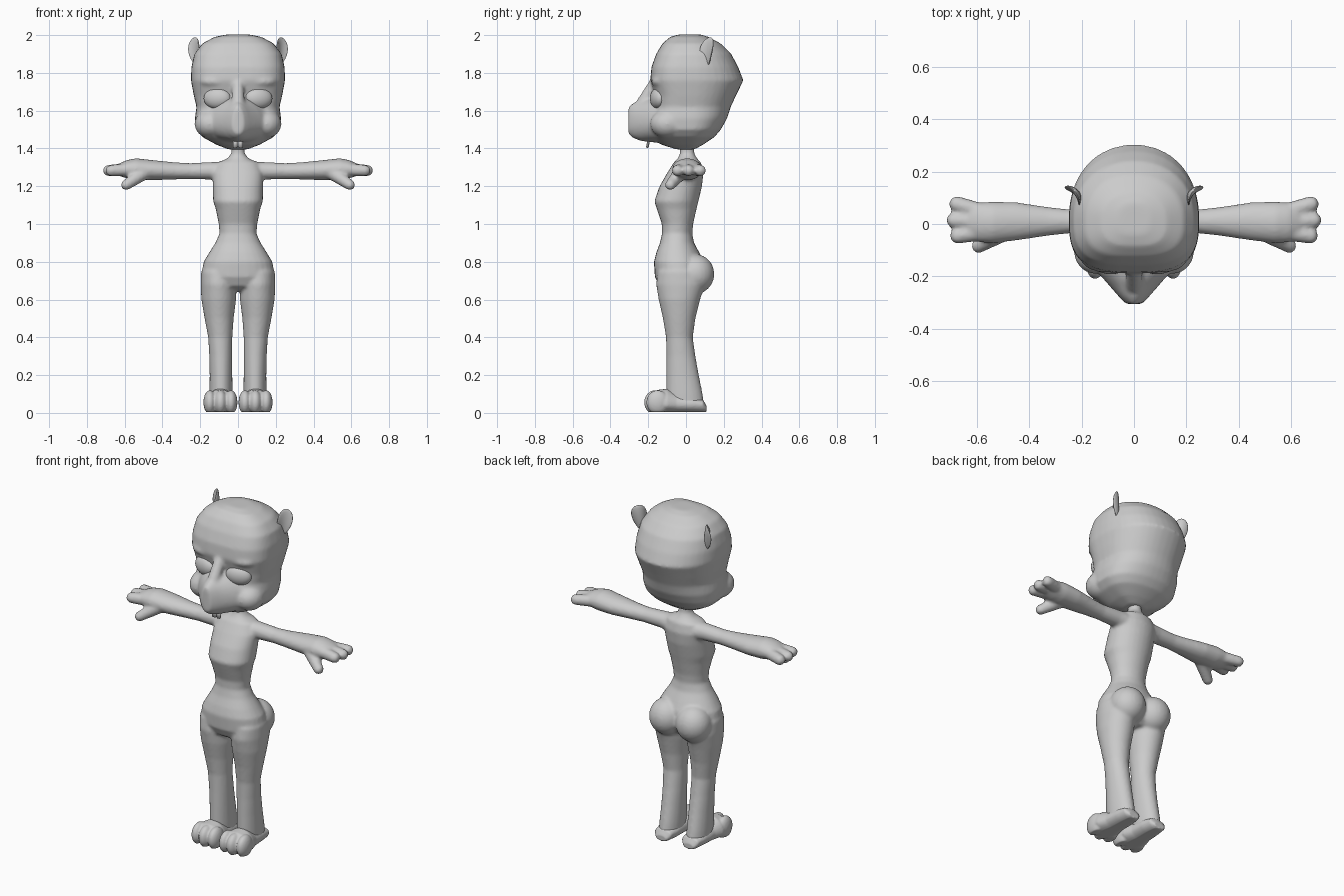
import bpy, bmesh
from math import cos, sin, pi
from mathutils import Vector, Matrix


def loft(bm, axis, rings, mid=None, power=2.0, power2=2.0, s=1, n=28):
    """Rings are (t along axis, centre u, half-width u, v min, v max)."""
    loops = []
    for t, cu, ru, v0, v1 in rings:
        m = (v0 + v1) / 2 if mid is None else min(max(mid, v0 + .02), v1 - .02)
        loop = []
        for i in range(n):
            c, k = cos(2 * pi * i / n), sin(2 * pi * i / n)
            p = 2 / (power if k < 0 else power2)
            u = cu + ru * abs(c) ** p * (1 if c > 0 else -1)
            v = m + abs(k) ** p * ((v0 - m) if k < 0 else (v1 - m))
            co = {'x': (t, u, v), 'y': (u, t, v), 'z': (u, v, t)}[axis]
            loop.append(bm.verts.new((co[0] * s, co[1], co[2])))
        loops.append(loop)
    for a, b in zip(loops, loops[1:]):
        for i in range(n):
            bm.faces.new((a[i], a[i - 1], b[i - 1], b[i]))
    bm.faces.new(loops[0])
    bm.faces.new(loops[-1])


def ball(bm, centre, radii, rot=None):
    mat = Matrix.Translation(centre) @ (rot or Matrix()) @ Matrix.Diagonal((*radii, 1))
    return bmesh.ops.create_uvsphere(bm, u_segments=24, v_segments=14, radius=1, matrix=mat)['verts']


def capsule(bm, a, b, r0, r1, s=1):
    a, b = (Vector((p[0] * s, p[1], p[2])) for p in (a, b))
    rot = (b - a).to_track_quat('Z', 'Y').to_matrix().to_4x4()
    bmesh.ops.create_cone(bm, cap_ends=True, segments=20, radius1=r0, radius2=r1,
                          depth=(b - a).length, matrix=Matrix.Translation((a + b) / 2) @ rot)
    ball(bm, a, (r0,) * 3)
    ball(bm, b, (r1,) * 3)


def finish(bm, name, voxel=0, smooth=0):
    bmesh.ops.recalc_face_normals(bm, faces=bm.faces)
    me = bpy.data.meshes.new(name)
    bm.to_mesh(me)
    bm.free()
    ob = bpy.data.objects.new(name, me)
    bpy.context.collection.objects.link(ob)
    for p in me.polygons:
        p.use_smooth = True
    if voxel:
        r = ob.modifiers.new("fuse", 'REMESH')
        r.mode, r.voxel_size, r.use_smooth_shade = 'VOXEL', voxel, True
        f = ob.modifiers.new("soften", 'SMOOTH')
        f.factor, f.iterations = .5, smooth
    return ob


# Body: torso, hips, legs, arms and hands fused together
bm = bmesh.new()
loft(bm, 'z', [
    (1.46, 0, .033, -.035, .04), (1.37, 0, .036, -.032, .045), (1.345, 0, .06, -.045, .06),
    (1.325, 0, .11, -.065, .08), (1.27, 0, .135, -.1, .092), (1.2, 0, .133, -.14, .085),
    (1.12, 0, .132, -.168, .066), (1.08, 0, .118, -.155, .056), (1.0, 0, .102, -.128, .038),
    (.95, 0, .098, -.127, .033), (.9, 0, .12, -.138, .043), (.85, 0, .152, -.157, .07),
    (.8, 0, .182, -.17, .095), (.72, 0, .197, -.165, .105), (.67, 0, .18, -.14, .08),
    (.645, 0, .12, -.09, .05)], power=2.3)
for s in (1, -1):
    ball(bm, (s * .088, .05, .735), (.1, .1, .105))
    loft(bm, 'z', [
        (.75, .105, .09, -.15, .08), (.68, .104, .094, -.158, .1), (.6, .102, .092, -.145, .075),
        (.5, .1, .077, -.122, .05), (.4, .094, .064, -.106, .036), (.3, .091, .061, -.104, .05),
        (.2, .09, .06, -.104, .068), (.1, .09, .061, -.104, .088), (.03, .09, .06, -.1, .098)], s=s)
    loft(bm, 'x', [
        (.06, .01, .06, 1.22, 1.33), (.14, .01, .05, 1.235, 1.328), (.25, .01, .046, 1.238, 1.322),
        (.33, .01, .055, 1.236, 1.326), (.45, .01, .073, 1.232, 1.338), (.54, .006, .079, 1.232, 1.348),
        (.59, .006, .076, 1.242, 1.338), (.63, .008, .062, 1.255, 1.32)], s=s)
    for a, b in (((.58, .045), (.675, .076)), ((.6, .01), (.685, .014)), ((.58, -.03), (.672, -.045))):
        capsule(bm, (*a, 1.288), (*b, 1.283), .034, .03, s)
    capsule(bm, (.5, -.03, 1.27), (.592, -.083, 1.207), .038, .028, s)
finish(bm, "body", .009, 5)

# Feet: flat sole with three round toes
for s, side in ((1, "left"), (-1, "right")):
    bm = bmesh.new()
    loft(bm, 'y', [
        (.108, .09, .035, .006, .04), (.09, .09, .054, 0, .07), (.03, .09, .064, 0, .09),
        (-.05, .092, .068, 0, .105), (-.1, .094, .084, 0, .128), (-.15, .094, .085, 0, .122),
        (-.18, .094, .07, .01, .1)], mid=.045, s=s)
    for x, y, r in ((.037, -.155, .034), (.092, -.162, .036), (.149, -.15, .034)):
        ball(bm, (s * x, y, .056), (r, .06, .064))
    for v in bm.verts:
        v.co.z = max(v.co.z, .004)
    finish(bm, side + "_foot", .006, 2)

# Head: skull, cheeks and muzzle fused together
bm = bmesh.new()
loft(bm, 'z', [
    (2.003, 0, .06, -.04, .08), (1.99, 0, .125, -.085, .12), (1.955, 0, .19, -.125, .185),
    (1.9, 0, .231, -.158, .24), (1.83, 0, .247, -.183, .277), (1.76, 0, .249, -.189, .304),
    (1.68, 0, .234, -.165, .265), (1.62, 0, .22, -.165, .237), (1.56, 0, .228, -.185, .218),
    (1.5, 0, .222, -.185, .185), (1.46, 0, .188, -.17, .15), (1.42, 0, .115, -.13, .09),
    (1.395, 0, .05, -.05, .045)], mid=.02, power=3, power2=2.15, n=40)
loft(bm, 'y', [
    (-.05, 0, .19, 1.43, 1.68), (-.15, 0, .165, 1.43, 1.675), (-.2, 0, .125, 1.435, 1.665),
    (-.24, 0, .09, 1.44, 1.65), (-.28, 0, .055, 1.455, 1.64), (-.305, 0, .03, 1.475, 1.62)], mid=1.53)
capsule(bm, (0, -.15, 1.77), (0, -.235, 1.63), .03, .035)
for s in (1, -1):
    ball(bm, (s * .11, -.13, 1.755), (.095, .055, .035))
    ball(bm, (s * .15, -.1, 1.53), (.08, .09, .075))
finish(bm, "head", .01, 6)

# Eyes, ears and front teeth
for s, side in ((1, "left"), (-1, "right")):
    bm = bmesh.new()
    ball(bm, (s * .11, -.15, 1.665), (.074, .038, .055), Matrix.Rotation(s * .25, 4, 'Z'))
    finish(bm, side + "_eye")

    bm = bmesh.new()
    verts = ball(bm, (0, 0, 0), (.052, .011, .078))
    for v in verts:
        u, w = v.co.x / .052, v.co.z / .078
        v.co.x *= .82 + .2 * w
        v.co.y -= .022 * u * u - .01
        v.co.x += .012 * w
    ear = finish(bm, side + "_ear")
    ear.data.transform(Matrix.Diagonal((s, 1, 1, 1)) @ Matrix.Translation((.226, .112, 1.91))
                       @ Matrix.Rotation(.88, 4, 'Z'))
    if s < 0:
        ear.data.flip_normals()

    bm = bmesh.new()
    bmesh.ops.create_cube(bm, size=1, matrix=Matrix.Translation((s * .014, -.2, 1.43))
                          @ Matrix.Rotation(-.2, 4, 'X') @ Matrix.Diagonal((.026, .014, .055, 1)))
    bmesh.ops.bevel(bm, geom=bm.edges[:], offset=.004, segments=2, affect='EDGES')
    finish(bm, side + "_tooth")
